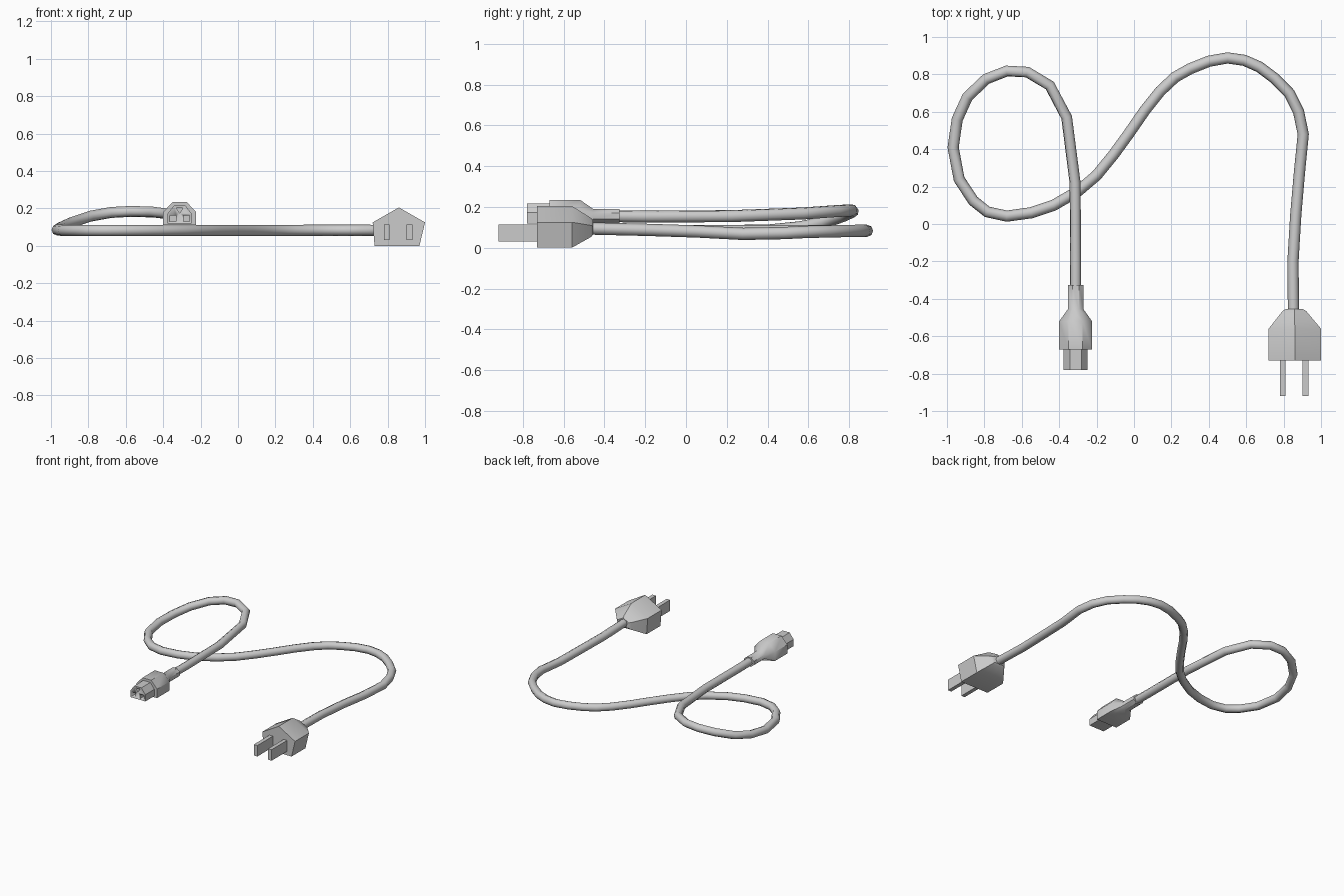
import bpy, bmesh, math

if "Cube" in bpy.data.objects:
    bpy.data.objects.remove(bpy.data.objects["Cube"])


def loft(name, rings, angle=35):
    """Skin a list of (y, [(x, z), ...]) rings running from front to back."""
    bm = bmesh.new()
    loops = [[bm.verts.new((x, y, z)) for x, z in pts] for y, pts in rings]
    n = len(loops[0])
    for a, b in zip(loops, loops[1:]):
        for i in range(n):
            j = (i + 1) % n
            bm.faces.new((a[i], a[j], b[j], b[i]))
    bm.faces.new(loops[0])
    bm.faces.new(loops[-1])
    bmesh.ops.recalc_face_normals(bm, faces=bm.faces)
    mesh = bpy.data.meshes.new(name)
    bm.to_mesh(mesh)
    bm.free()
    ob = bpy.data.objects.new(name, mesh)
    bpy.context.collection.objects.link(ob)
    smooth(ob, angle)
    return ob


def smooth(ob, angle):
    bpy.ops.object.select_all(action='DESELECT')
    bpy.context.view_layer.objects.active = ob
    ob.select_set(True)
    bpy.ops.object.shade_smooth_by_angle(angle=math.radians(angle))


def scaled(pts, cx, cz, s):
    return [(cx + (x - cx) * s, cz + (z - cz) * s) for x, z in pts]


def shifted(pts, cx):
    return [(cx + x, z) for x, z in pts]


def rect(x0, x1, z0, z1):
    return [(x0, z0), (x1, z0), (x1, z1), (x0, z1)]


# Cable: one looped path, rising to cross over itself
path = [
    (.853, -.50, .095), (.85, -.2, .088), (.865, .05, .08), (.885, .28, .068),
    (.905, .48, .072), (.88, .60, .078), (.83, .70, .08), (.75, .78, .082),
    (.67, .84, .083), (.59, .875, .083), (.50, .888, .083), (.40, .87, .083),
    (.30, .83, .082), (.22, .785, .082), (.14, .71, .082), (.06, .61, .082),
    (-.03, .48, .082), (-.11, .37, .082), (-.20, .26, .082), (-.30, .175, .082),
    (-.43, .10, .082), (-.55, .06, .082), (-.68, .042, .082), (-.785, .065, .082),
    (-.86, .125, .082), (-.935, .24, .082), (-.967, .41, .085), (-.945, .56, .10),
    (-.89, .68, .125), (-.79, .775, .158), (-.68, .818, .178), (-.57, .812, .184),
    (-.45, .74, .18), (-.36, .57, .168), (-.315, .22, .155), (-.312, -.2, .153),
    (-.312, -.36, .155)]
curve = bpy.data.curves.new("cable", 'CURVE')
curve.dimensions = '3D'
curve.bevel_depth = .03
curve.bevel_resolution = 2
curve.use_fill_caps = True
spline = curve.splines.new('POLY')
spline.points.add(len(path) - 1)
for p, co in zip(spline.points, path):
    p.co = (*co, 1)
cable = bpy.data.objects.new("cable", curve)
bpy.context.collection.objects.link(cable)
bpy.context.view_layer.objects.active = cable
cable.select_set(True)
bpy.ops.object.convert(target='MESH')
smooth(bpy.context.object, 60)

# Wall plug: five-sided body tapering towards the cable
pent = [(.73, 0), (.97, 0), (1.0, .125), (.86, .205), (.72, .125)]
loft("plug_body", [(-.73, pent), (-.56, pent),
                   (-.465, scaled(pent, .855, .097, .45)),
                   (-.455, scaled(pent, .855, .097, .33))])

# Flat prongs
for side, x in (("left", .795), ("right", .917)):
    blade = rect(x - .015, x + .015, .03, .115)
    loft("prong_" + side, [(-.92, blade), (-.70, blade)])

# Appliance connector: chamfered body narrowing to a round collar
CX = -.312
house = shifted([(-.05, .11), (.05, .11), (.088, .111), (.088, .18),
                 (.037, .235), (-.037, .235), (-.088, .18), (-.088, .111)], CX)
collar = [(CX + .045 * math.cos(a), .155 + .038 * math.sin(a))
          for a in (math.radians(-112.5 + 45 * i) for i in range(8))]
loft("connector_body", [(-.67, house), (-.52, house),
                        (-.455, collar), (-.325, collar)], 40)

# Connector tip with three recessed sockets
tip_profile = shifted([(-.064, .12), (.064, .12), (.064, .172),
                       (.03, .216), (-.03, .216), (-.064, .172)], CX)
tip = loft("connector_tip", [(-.78, tip_profile), (-.66, tip_profile)])
sockets = [rect(CX - .052, CX - .02, .13, .163),
           rect(CX + .02, CX + .052, .13, .163),
           shifted([(0, .175), (.018, .203), (-.018, .203)], CX)]
for i, prof in enumerate(sockets):
    cutter = loft(f"socket_cutter_{i + 1}", [(-.80, prof), (-.70, prof)])
    cutter.hide_render = True
    cutter.hide_viewport = True
    mod = tip.modifiers.new(f"socket_{i + 1}", 'BOOLEAN')
    mod.operation = 'DIFFERENCE'
    mod.solver = 'EXACT'
    mod.object = cutter
